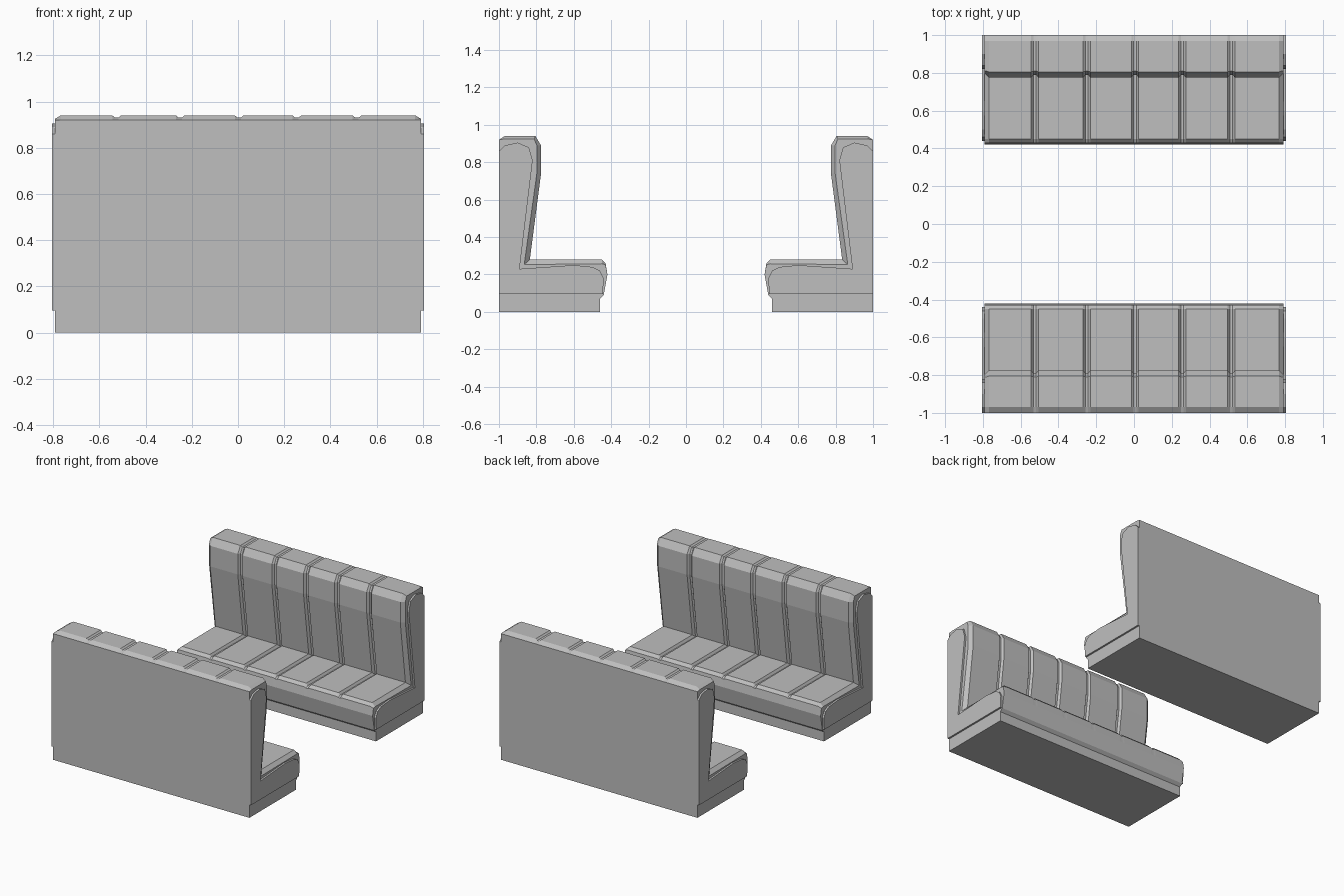
import bpy, bmesh

cube = bpy.data.objects.get("Cube")
if cube:
    bpy.data.objects.remove(cube)

grey = bpy.data.materials.new("upholstery_grey")
grey.use_nodes = True
COLOUR = (0.52, 0.52, 0.52, 1)
grey.diffuse_color = COLOUR
grey.node_tree.nodes["Principled BSDF"].inputs["Base Color"].default_value = COLOUR

HALF = 0.792       # half width of the bench body
PANEL = 0.805      # outer face of the side panels
SEAMS = (-0.525, -0.25, 0.005, 0.255, 0.515)

# Profiles as (y, z): padded section and the sunken seam section
PADDED = [(-1, .07), (-.46, .07), (-.44, .09), (-.42, .20), (-.43, .26), (-.45, .28),
          (-.835, .28), (-.775, .74), (-.775, .89), (-.805, .94), (-.97, .94), (-1, .92)]
SEAM = [(-1, .07), (-.46, .07), (-.44, .09), (-.42, .20), (-.43, .255), (-.45, .265),
        (-.855, .262), (-.79, .74), (-.79, .89), (-.81, .93), (-.97, .93), (-1, .92)]
BASE = [(-1, 0), (-.46, 0), (-.46, .07), (-1, .07)]
SIDE = [(-1, .095), (-.445, .095), (-.44, .18), (-.46, .22), (-.5, .24), (-.6, .25),
        (-.89, .23), (-.82, .81), (-.84, .88), (-.9, .905), (-.97, .89), (-1, .86)]


def loft(name, sections, side):
    """Skin a list of (x, profile) sections; side = -1 flips the bench in y."""
    bm = bmesh.new()
    rings = [[bm.verts.new((x, y * side, z)) for y, z in prof] for x, prof in sections]
    n = len(rings[0])
    for a, b in zip(rings, rings[1:]):
        for i in range(n):
            j = (i + 1) % n
            bm.faces.new((a[i], a[j], b[j], b[i]))
    bm.faces.new(rings[0])
    bm.faces.new(rings[-1])
    bmesh.ops.recalc_face_normals(bm, faces=bm.faces)
    mesh = bpy.data.meshes.new(name)
    bm.to_mesh(mesh)
    bm.free()
    mesh.materials.append(grey)
    obj = bpy.data.objects.new(name, mesh)
    bpy.context.collection.objects.link(obj)


def blend(t):
    return [(a + (c - a) * t, b + (d - b) * t)
            for (a, b), (c, d) in zip(PADDED, SEAM)]


# Padding drops at both ends and at every seam
stations = [(-HALF, blend(1.5)), (-HALF + .025, PADDED)]
for s in SEAMS:
    stations += [(s - .019, PADDED), (s - .007, SEAM), (s + .007, SEAM), (s + .019, PADDED)]
stations += [(HALF - .025, PADDED), (HALF, blend(1.5))]

# Two benches facing each other
for label, side in (("front", 1), ("rear", -1)):
    loft(label + "_bench_base", [(-HALF, BASE), (HALF, BASE)], side)
    loft(label + "_bench_upholstery", stations, side)
    for hand, sx in (("left", 1), ("right", -1)):
        loft(f"{label}_bench_{hand}_side_panel",
             [(sx * (HALF - .01), SIDE), (sx * PANEL, SIDE)], side)
